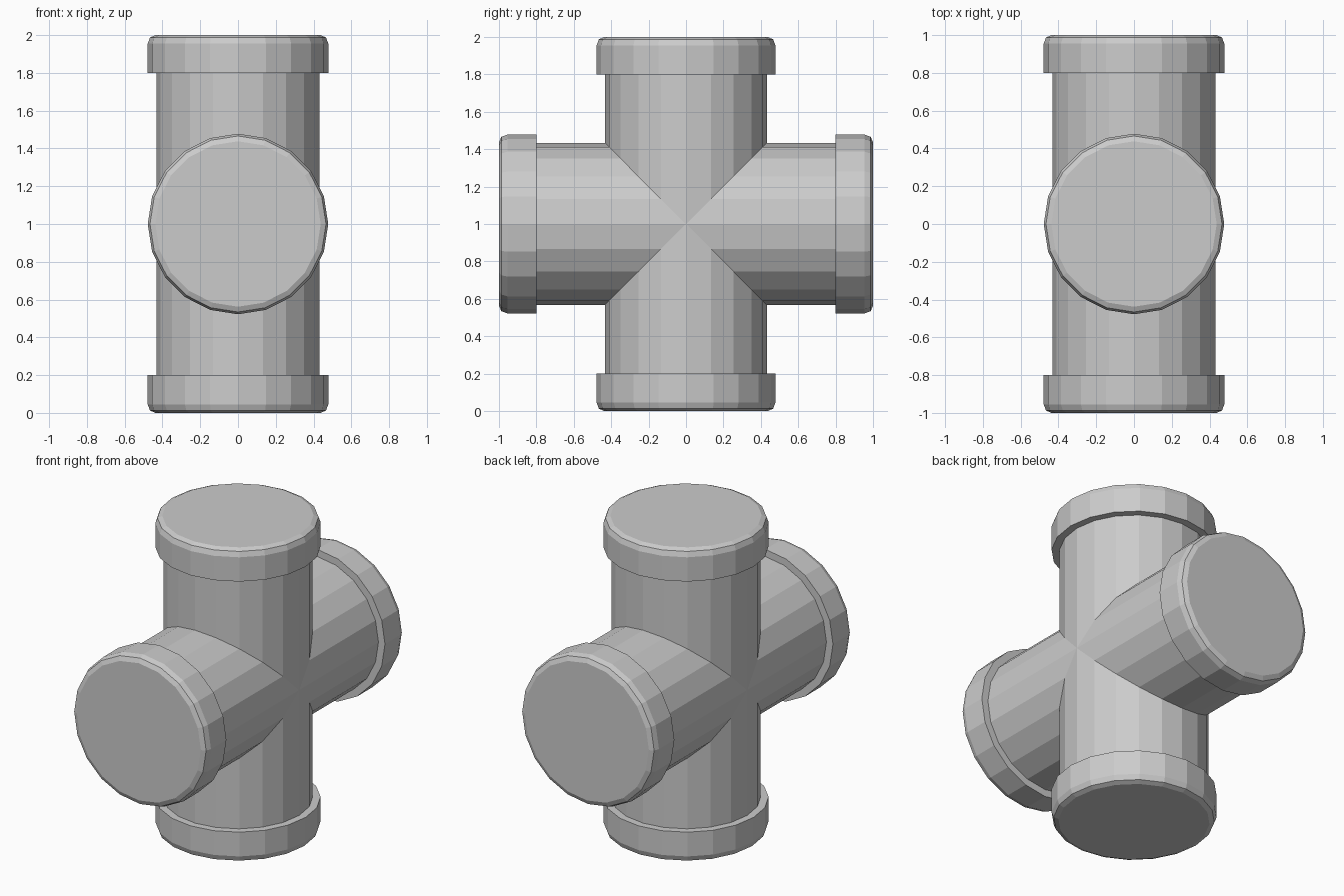
import bpy, bmesh
from math import sin, cos, pi
from mathutils import Matrix

if "Cube" in bpy.data.objects:
    bpy.data.objects.remove(bpy.data.objects["Cube"])

SIDES = 20
PIPE_R, CAP_R = 0.432, 0.478
# (radius, distance from the centre) from pipe end to bevelled cap face
PROFILE = [(PIPE_R, 0.80), (CAP_R, 0.80), (CAP_R, 0.955),
           (0.466, 0.987), (0.438, 1.0)]

bm = bmesh.new()


def add_arm(turn):
    """One pipe arm with its collar, mitred at the centre to meet its neighbours."""
    m = Matrix.Translation((0, 0, 1)) @ Matrix.Rotation(turn, 4, 'X')
    angles = [2 * pi * i / SIDES for i in range(SIDES)]
    # mitre ring: depth follows the sideways offset
    rings = [[bm.verts.new(m @ Matrix.Translation(
        (PIPE_R * cos(a), PIPE_R * sin(a), abs(PIPE_R * sin(a)))).translation)
        for a in angles]]
    for r, h in PROFILE:
        rings.append([bm.verts.new(m @ Matrix.Translation(
            (r * cos(a), r * sin(a), h)).translation) for a in angles])
    for lo, hi in zip(rings, rings[1:]):
        for i in range(SIDES):
            j = (i + 1) % SIDES
            bm.faces.new((lo[i], lo[j], hi[j], hi[i]))
    bm.faces.new(rings[-1])


# four arms: up, front, down, back
for k in range(4):
    add_arm(k * pi / 2)

# weld the mitre seams
bmesh.ops.remove_doubles(bm, verts=bm.verts, dist=0.0005)
bmesh.ops.recalc_face_normals(bm, faces=bm.faces)

mesh = bpy.data.meshes.new("pipe_cross")
bm.to_mesh(mesh)
bm.free()
bpy.context.collection.objects.link(bpy.data.objects.new("pipe_cross", mesh))
